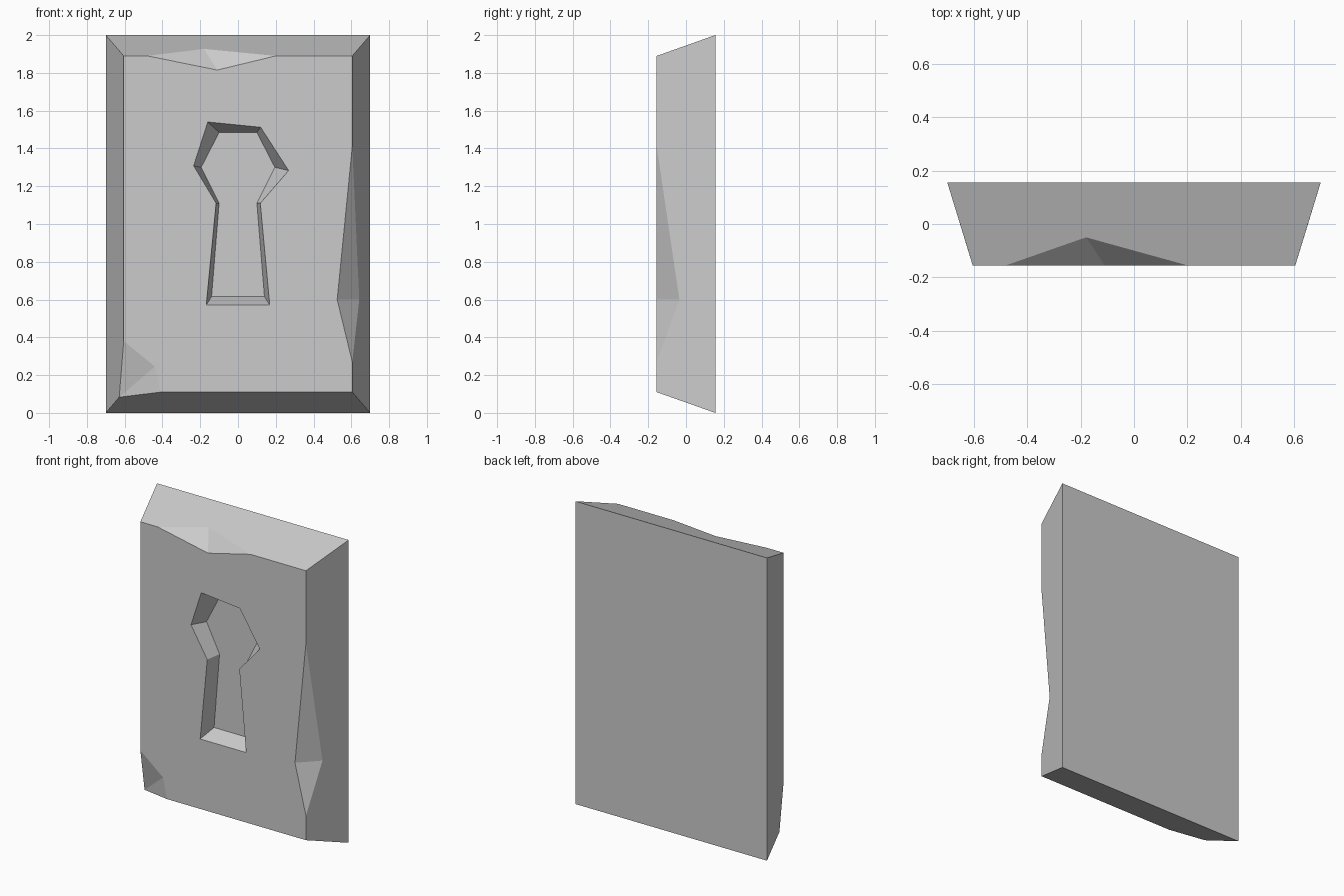
import bpy, bmesh

if "Cube" in bpy.data.objects:
    bpy.data.objects.remove(bpy.data.objects["Cube"])

FRONT, BACK, FLOOR = -0.155, 0.155, -0.05
bm = bmesh.new()

def ring(points, y):
    return [bm.verts.new((x, y, z)) for x, z in points]

def loop_edges(verts):
    return [bm.edges.new((v, verts[(i + 1) % len(verts)])) for i, v in enumerate(verts)]

# Front outline, notched where the edges are chipped (clockwise from top left)
tl, t1, t2, t3, tr, r1, r2, r3, br, c1, c2, c3 = outline = ring([
    (-0.605, 1.89), (-0.48, 1.89), (-0.11, 1.815), (0.20, 1.89),
    (0.605, 1.89), (0.605, 1.41), (0.525, 0.60), (0.605, 0.27),
    (0.605, 0.11), (-0.41, 0.11), (-0.44, 0.245), (-0.605, 0.38)], FRONT)

# Larger back rectangle
btl, btr, bbr, bbl = back = ring([(-0.7, 2), (0.7, 2), (0.7, 0), (-0.7, 0)], BACK)

# Chip points lying on the sloped sides
top_chip = bm.verts.new((-0.18, -0.05, 1.927))
right_chip = bm.verts.new((0.642, -0.035, 0.60))
corner_chip = bm.verts.new((-0.629, -0.077, 0.083))

# Keyhole rim and recessed floor
rim = ring([(-0.16, 1.54), (0.12, 1.512), (0.268, 1.283), (0.118, 1.11),
            (0.168, 0.572), (-0.168, 0.572), (-0.116, 1.11), (-0.235, 1.308)], FRONT)
floor = ring([(-0.10, 1.485), (0.10, 1.485), (0.195, 1.30), (0.10, 1.11),
              (0.14, 0.615), (-0.14, 0.615), (-0.10, 1.11), (-0.195, 1.30)], FLOOR)

# Front face with the keyhole opening
bmesh.ops.triangle_fill(bm, edges=loop_edges(outline) + loop_edges(rim),
                        use_beauty=True, normal=(0, -1, 0))

# Back, sloped sides, chip facets and keyhole floor
for f in (back, floor,
          (btl, btr, tr, t3, top_chip, t1, tl),
          (btr, bbr, br, r3, right_chip, r1, tr),
          (bbr, bbl, corner_chip, c1, br),
          (bbl, btl, tl, c3, corner_chip),
          (t1, top_chip, t2), (top_chip, t3, t2),
          (r1, right_chip, r2), (right_chip, r3, r2),
          (c1, corner_chip, c2), (corner_chip, c3, c2)):
    bm.faces.new(f)

# Keyhole walls
for i in range(len(rim)):
    j = (i + 1) % len(rim)
    bm.faces.new((rim[i], rim[j], floor[j], floor[i]))

bmesh.ops.recalc_face_normals(bm, faces=bm.faces[:])
mesh = bpy.data.meshes.new("keyhole_plate")
bm.to_mesh(mesh)
bm.free()
bpy.context.collection.objects.link(bpy.data.objects.new("keyhole_plate", mesh))
